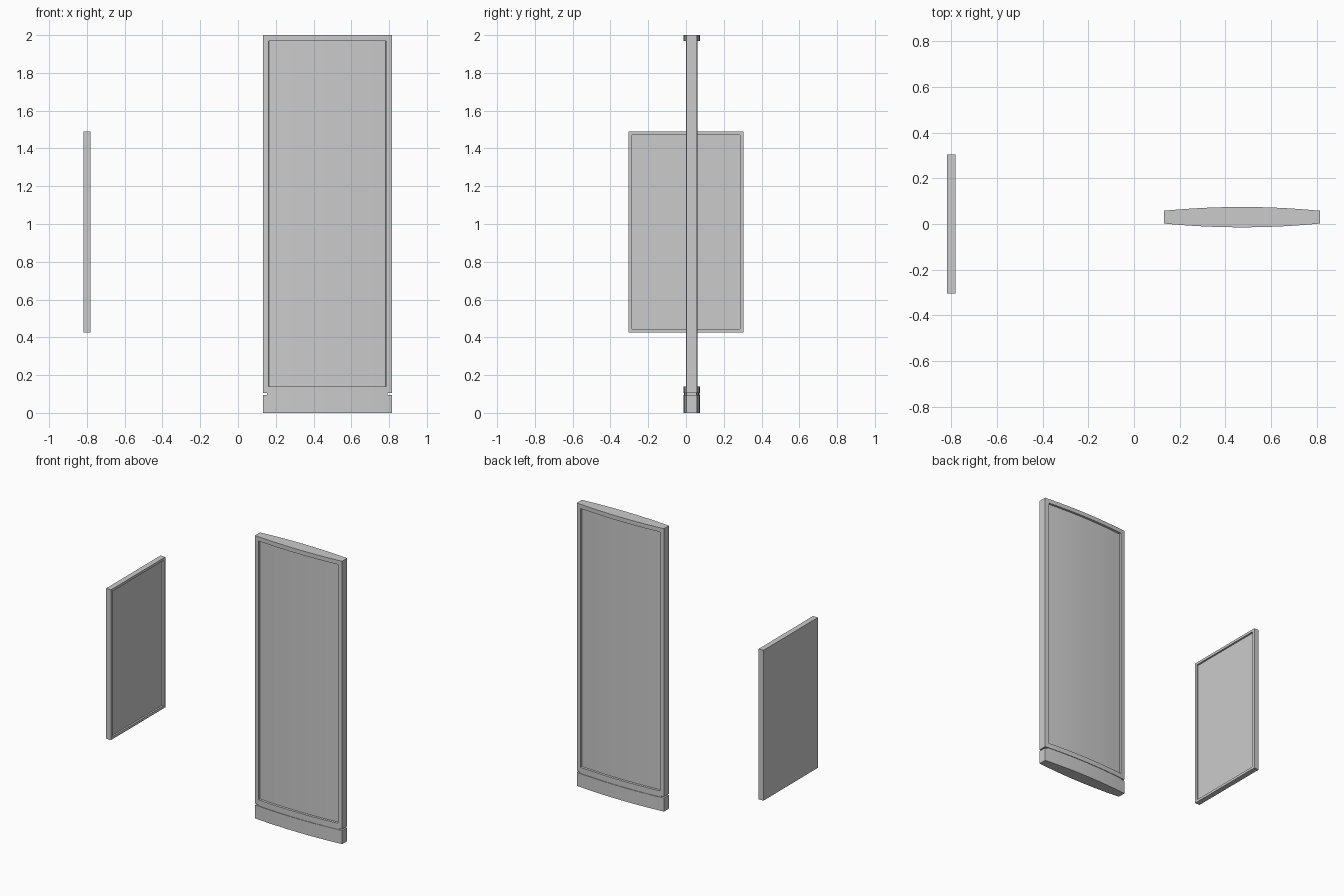
import bpy, bmesh

if "Cube" in bpy.data.objects:
    bpy.data.objects.remove(bpy.data.objects["Cube"])

CX, CY = 0.473, 0.03          # centre of the freestanding sign
HW, END, MID = 0.341, 0.028, 0.0445  # half width, half depth at edges and middle
FRAME = 0.03


def finish(bm, name, smooth=True):
    bmesh.ops.recalc_face_normals(bm, faces=bm.faces)
    me = bpy.data.meshes.new(name)
    bm.to_mesh(me)
    bm.free()
    ob = bpy.data.objects.new(name, me)
    bpy.context.collection.objects.link(ob)
    if smooth:
        bpy.ops.object.select_all(action='DESELECT')
        bpy.context.view_layer.objects.active = ob
        ob.select_set(True)
        bpy.ops.object.shade_smooth_by_angle()
    return ob


def lens(levels, shrink_x=0.0, shrink_y=0.0):
    """Solid with a bowed front and back, ringed at each z level."""
    bm = bmesh.new()
    n, inner = 20, HW - FRAME
    us = [-HW + shrink_x] + [-inner + 2 * inner * i / n for i in range(n + 1)] + [HW - shrink_x]

    def half(u):
        return MID - (MID - END) * (u / HW) ** 2 - shrink_y
    loop = [(u, -half(u)) for u in us] + [(u, half(u)) for u in reversed(us)]
    rings = [[bm.verts.new((CX + u, CY + v, z)) for u, v in loop] for z in levels]
    for a, b in zip(rings, rings[1:]):
        for i in range(len(loop)):
            j = (i + 1) % len(loop)
            bm.faces.new((a[i], a[j], b[j], b[i]))
    bm.faces.new(rings[0][::-1])
    bm.faces.new(rings[-1])
    bm.normal_update()
    return bm


# Sign body with a recessed bowed screen on front and back
bm = lens([0.105, 0.14, 1.97, 2.0])
screens = []
for f in bm.faces:
    c = f.calc_center_median()
    if 0.2 < c.z < 1.9 and abs(c.x - CX) < HW - FRAME and abs(f.normal.y) > 0.7:
        screens.append(f)
bmesh.ops.inset_region(bm, faces=screens, thickness=0.001, depth=-0.0145,
                       use_boundary=True, use_even_offset=True)
finish(bm, "sign_body")

# Shadow-gap neck and base plinth
finish(lens([0.09, 0.11], 0.022, 0.004), "sign_neck")
finish(lens([0.0, 0.095]), "sign_base")

# Wall panel with a recessed screen facing the sign
bm = bmesh.new()
bmesh.ops.create_cube(bm, size=1)
for v in bm.verts:
    v.co.x = -0.8 + v.co.x * 0.038
    v.co.y *= 0.608
    v.co.z = 0.957 + v.co.z * 1.063
bm.normal_update()
face = [f for f in bm.faces if f.normal.x > 0.9]
bmesh.ops.inset_region(bm, faces=face, thickness=0.025)
bmesh.ops.inset_region(bm, faces=face, thickness=0.0005, depth=-0.012)
finish(bm, "wall_panel", smooth=False)
